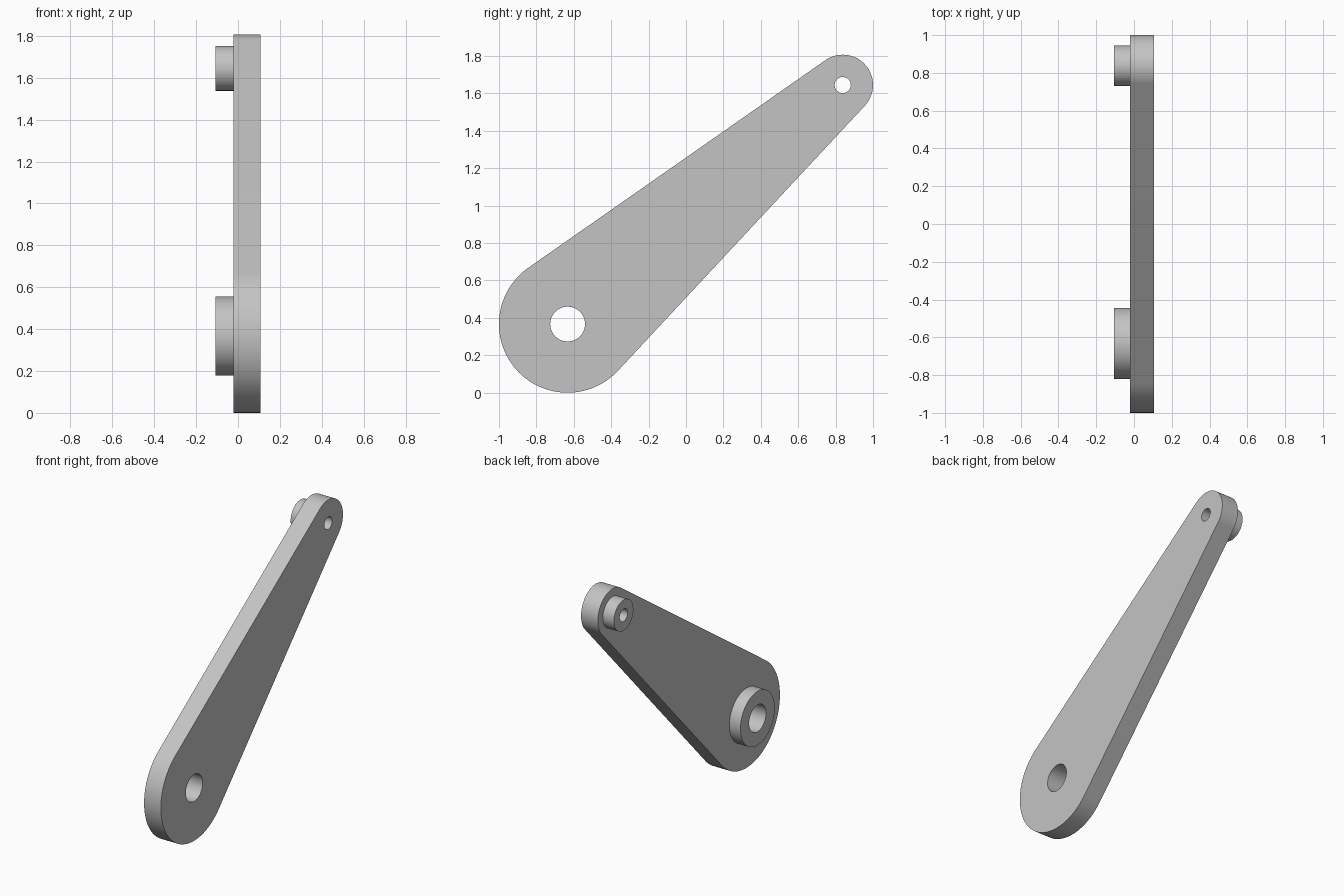
import bpy
import bmesh
from math import sin, cos, pi, atan2, asin, hypot, radians
from mathutils import Vector

cube = bpy.data.objects.get("Cube")
if cube:
    bpy.data.objects.remove(cube, do_unlink=True)

grey = bpy.data.materials.new("light grey")
grey.use_nodes = True
color = (0.55, 0.55, 0.55, 1)
grey.diffuse_color = color
grey.node_tree.nodes["Principled BSDF"].inputs["Base Color"].default_value = color

# Pivot centres (y, z) and x layers
LOWER, UPPER = (-0.633, 0.367), (0.838, 1.645)
LOWER_R, UPPER_R = 0.367, 0.162
LOWER_HOLE, UPPER_HOLE = 0.093, 0.043
BACK, MIDDLE, FACE = -0.107, -0.022, 0.107


def arc(center, radius, start, end, steps):
    """Points on an arc, both ends included."""
    angles = [start + (end - start) * i / steps for i in range(steps + 1)]
    return [(center[0] + radius * cos(a), center[1] + radius * sin(a)) for a in angles]


def circle(center, radius, steps=64):
    return arc(center, radius, 0, 2 * pi, steps)[:-1]


def extruded(name, loops, x0, x1):
    """Fill an outline with holes in the yz plane and extrude it along x."""
    bm = bmesh.new()
    edges = []
    for loop in loops:
        verts = [bm.verts.new((x0, y, z)) for y, z in loop]
        edges += [bm.edges.new((v, verts[i - 1])) for i, v in enumerate(verts)]
    bmesh.ops.triangle_fill(bm, edges=edges, use_beauty=True, normal=Vector((1, 0, 0)))
    result = bmesh.ops.extrude_face_region(bm, geom=bm.faces[:], use_keep_orig=True)
    top = [g for g in result["geom"] if isinstance(g, bmesh.types.BMVert)]
    bmesh.ops.translate(bm, verts=top, vec=(x1 - x0, 0, 0))
    bmesh.ops.recalc_face_normals(bm, faces=bm.faces[:])
    mesh = bpy.data.meshes.new(name)
    bm.to_mesh(mesh)
    bm.free()
    mesh.materials.append(grey)
    obj = bpy.data.objects.new(name, mesh)
    bpy.context.collection.objects.link(obj)
    bpy.ops.object.select_all(action="DESELECT")
    obj.select_set(True)
    bpy.context.view_layer.objects.active = obj
    bpy.ops.object.shade_smooth_by_angle(angle=radians(30))
    return obj


# Tapered arm: two round ends joined by their common tangents
dy, dz = UPPER[0] - LOWER[0], UPPER[1] - LOWER[1]
axis = atan2(dz, dy)
spread = pi / 2 - asin((LOWER_R - UPPER_R) / hypot(dy, dz))
outline = arc(LOWER, LOWER_R, axis + spread, axis + 2 * pi - spread, 64)
outline += arc(UPPER, UPPER_R, axis - spread, axis + spread, 48)
extruded("arm_plate",
         [outline, circle(LOWER, LOWER_HOLE), circle(UPPER, UPPER_HOLE)],
         MIDDLE, FACE)

# Raised ring bosses around both holes
extruded("lower_boss", [circle(LOWER, 0.188), circle(LOWER, LOWER_HOLE)], BACK, MIDDLE)
extruded("upper_boss", [circle(UPPER, 0.107), circle(UPPER, UPPER_HOLE)], BACK, MIDDLE)
